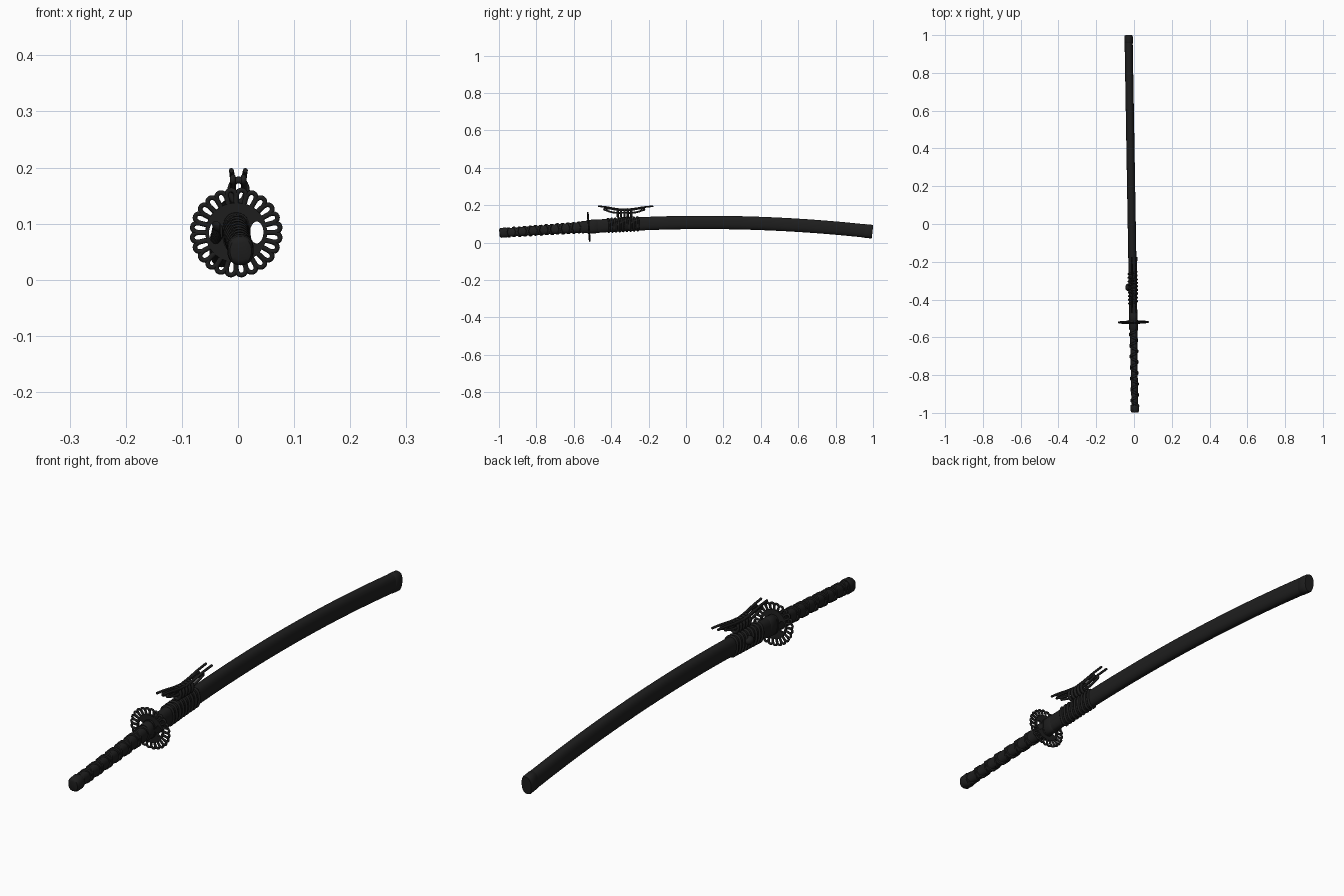
import bpy, bmesh, math
from mathutils import Vector

if "Cube" in bpy.data.objects:
    bpy.data.objects.remove(bpy.data.objects["Cube"])

mat = bpy.data.materials.new("black lacquer")
mat.diffuse_color = (0.013, 0.013, 0.013, 1)
mat.use_nodes = True
mat.node_tree.nodes["Principled BSDF"].inputs["Base Color"].default_value = mat.diffuse_color


# centre line of the sword: gentle arch for the scabbard, straight handle
def cz(y):
    return 0.108 - 0.062 * (y - 0.1) ** 2 if y > -0.5 else 0.0857 + 0.069 * (y + 0.5)


def slope(y):
    return -0.124 * (y - 0.1) if y > -0.5 else 0.069


def P(y, dx, dn):
    """Point at station y, offset sideways by dx and along the local up by dn."""
    s = slope(y)
    n = Vector((0, -s, 1)).normalized()
    return Vector((-0.012 - 0.017 * y + dx, y, cz(y))) + n * dn


def finish(ob, angle=40):
    ob.data.materials.clear()
    ob.data.materials.append(mat)
    bpy.ops.object.select_all(action='DESELECT')
    ob.select_set(True)
    bpy.context.view_layer.objects.active = ob
    bpy.ops.object.shade_smooth_by_angle(angle=math.radians(angle))
    return ob


def skin(name, rings, angle=40):
    """Join successive rings of points into a capped solid."""
    bm = bmesh.new()
    vs = [[bm.verts.new(p) for p in r] for r in rings]
    n = len(vs[0])
    for a, b in zip(vs, vs[1:]):
        for i in range(n):
            bm.faces.new((a[i], a[(i + 1) % n], b[(i + 1) % n], b[i]))
    bm.faces.new(vs[0])
    bm.faces.new(vs[-1])
    bmesh.ops.recalc_face_normals(bm, faces=bm.faces)
    me = bpy.data.meshes.new(name)
    bm.to_mesh(me)
    bm.free()
    ob = bpy.data.objects.new(name, me)
    bpy.context.collection.objects.link(ob)
    return finish(ob, angle)


def sup(v, e):
    return math.copysign(abs(v) ** e, v)


def loft(name, stations, n=40, e=0.85):
    """Oval sections (y, half width, half height) along the centre line."""
    return skin(name, [[P(y, w * sup(math.cos(t), e), h * sup(math.sin(t), e))
                        for t in (math.tau * i / n for i in range(n))]
                       for y, w, h in stations])


def tubes(name, paths, r, cyclic=False):
    cu = bpy.data.curves.new(name, 'CURVE')
    cu.dimensions = '3D'
    cu.bevel_depth = r
    cu.bevel_resolution = 2
    cu.resolution_u = 4
    cu.use_fill_caps = True
    for pts in paths:
        sp = cu.splines.new('BEZIER')
        sp.bezier_points.add(len(pts) - 1)
        for b, p in zip(sp.bezier_points, pts):
            b.co = p
            b.handle_left_type = b.handle_right_type = 'AUTO'
        sp.use_cyclic_u = cyclic
    ob = bpy.data.objects.new(name, cu)
    bpy.context.collection.objects.link(ob)
    bpy.ops.object.select_all(action='DESELECT')
    ob.select_set(True)
    bpy.context.view_layer.objects.active = ob
    bpy.ops.object.convert(target='MESH')
    return finish(bpy.context.view_layer.objects.active, 60)


# scabbard with mouth collar and end cap
N = 40
body = [(-0.505 + 1.495 * i / N, 0.0215, 0.0355) for i in range(N + 1)]
loft("scabbard", body + [(0.996, 0.019, 0.033)])
loft("scabbard_mouth", [(-0.515, 0.021, 0.035), (-0.512, 0.023, 0.037),
                        (-0.475, 0.023, 0.037), (-0.472, 0.021, 0.035)])
loft("scabbard_end_cap", [(0.955, 0.021, 0.035), (0.957, 0.0225, 0.0365),
                          (0.992, 0.0225, 0.0365), (0.997, 0.020, 0.034)])

# handle core, collar and pommel
loft("handle", [(-0.985, 0.018, 0.023), (-0.75, 0.018, 0.0245), (-0.52, 0.02, 0.029)])
loft("handle_collar", [(-0.56, 0.022, 0.031), (-0.558, 0.0235, 0.0325),
                       (-0.528, 0.0235, 0.0325), (-0.526, 0.023, 0.032)])
loft("pommel", [(-0.998, 0.012, 0.016), (-0.996, 0.019, 0.022), (-0.99, 0.0225, 0.026),
                (-0.962, 0.0235, 0.0275), (-0.958, 0.022, 0.026)])
loft("guard_washers", [(-0.53, 0.025, 0.036), (-0.51, 0.025, 0.036)])

# crossing handle wrap: two opposite flat spirals
for d, label in ((1, "a"), (-1, "b")):
    rings = []
    steps, pitch = 230, 0.058
    for i in range(steps + 1):
        y = -0.963 + 0.405 * i / steps
        t = d * math.tau * (y + 0.963) / pitch
        k = (y + 0.963) / 0.405
        w, h = 0.018 + 0.002 * k, 0.0235 + 0.005 * k
        lift = 0.0008 * d * math.cos(t * 2)
        rings.append([P(y + oy, (w + o) * math.cos(t), (h + o) * math.sin(t))
                      for oy, o in ((-0.008, -0.001), (-0.005, 0.0035 + lift),
                                    (0.005, 0.0035 + lift), (0.008, -0.001))])
    skin("handle_wrap_" + label, rings, 50)

# guard: inner plate with two openings, surrounded by a ring of petals
GY = -0.52
ROT = (math.atan(0.069), 0, 0.017)


def cyl(name, r, depth, dx=0, sx=1, sz=1):
    bpy.ops.mesh.primitive_cylinder_add(vertices=64, radius=r, depth=depth)
    ob = bpy.context.object
    ob.name = name
    for v in ob.data.vertices:
        x, y, z = v.co
        v.co = (x * sx + dx, z, y * sz)
    ob.data.flip_normals()
    ob.location = P(GY, 0, 0)
    ob.rotation_euler = ROT
    return ob


plate = cyl("guard_plate", 0.055, 0.009, sz=0.97)
for side in (-1, 1):
    cut = cyl("cutter", 0.012, 0.05, side * 0.0365, 1, 1.65)
    m = plate.modifiers.new("opening", 'BOOLEAN')
    m.operation = 'DIFFERENCE'
    m.object = cut
    m.solver = 'EXACT'
    bpy.context.view_layer.objects.active = plate
    bpy.ops.object.modifier_apply(modifier=m.name)
    bpy.data.objects.remove(cut)
finish(plate)

petals = []
COUNT = 24
for i in range(COUNT):
    a = math.tau * (i + 0.5) / COUNT
    u = Vector((math.cos(a), 0, math.sin(a) * 0.97))
    s = Vector((-math.sin(a), 0, math.cos(a) * 0.97))
    half = [(0.051, 0.0063), (0.062, 0.0078), (0.070, 0.0083), (0.0765, 0.0055)]
    pts = half + [(0.0788, 0)] + [(r, -q) for r, q in reversed(half)]
    petals.append([u * r + s * q for r, q in pts])
ring = tubes("guard_petals", petals, 0.0042)
ring.location = P(GY, 0, 0)
ring.rotation_euler = ROT

# cord wound round the scabbard
coils = []
for i in range(9):
    y0 = -0.415 + 0.0195 * i
    coils.append([P(y0 + 0.006 * math.cos(t), 0.0225 * sup(math.cos(t), 0.85),
                    0.0365 * sup(math.sin(t), 0.85))
                  for t in (math.tau * k / 20 for k in range(20))])
tubes("cord_coils", coils, 0.005, True)

# cord knob on the side of the scabbard
bpy.ops.mesh.primitive_uv_sphere_add(segments=24, ring_count=12)
knob = bpy.context.object
knob.name = "cord_knob"
knob.scale = (0.016, 0.02, 0.016)
knob.location = P(-0.335, -0.024, 0.004)
finish(knob)

# bow knot above the scabbard: binding, loops and loose ends
bind = [[Vector((0.001 + 0.014 * math.cos(t), y, 0.158 + 0.02 * math.sin(t)))
         for t in (math.tau * k / 12 for k in range(12))]
        for y in (-0.365, -0.347, -0.329, -0.311, -0.293)]
tubes("bow_binding", bind, 0.006, True)
loops, tails = [], []
for d in (-1, 1):
    for x in (-0.009, 0.010):
        prof = [(0, 0.160), (0.05, 0.160), (0.095, 0.172), (0.108, 0.179),
                (0.09, 0.183), (0.045, 0.176), (0, 0.174)]
        loops.append([Vector((x, -0.33 + d * a, z)) for a, z in prof])
        reach = 1 if d > 0 else 0.9
        prof = [(0, 0.176), (0.05, 0.181), (0.1, 0.189), (0.155, 0.195)]
        tails.append([Vector((x * (1 + 2 * a), -0.33 + d * a * reach, z)) for a, z in prof])
tubes("bow_loops", loops, 0.005)
tubes("bow_tails", tails, 0.0045)
